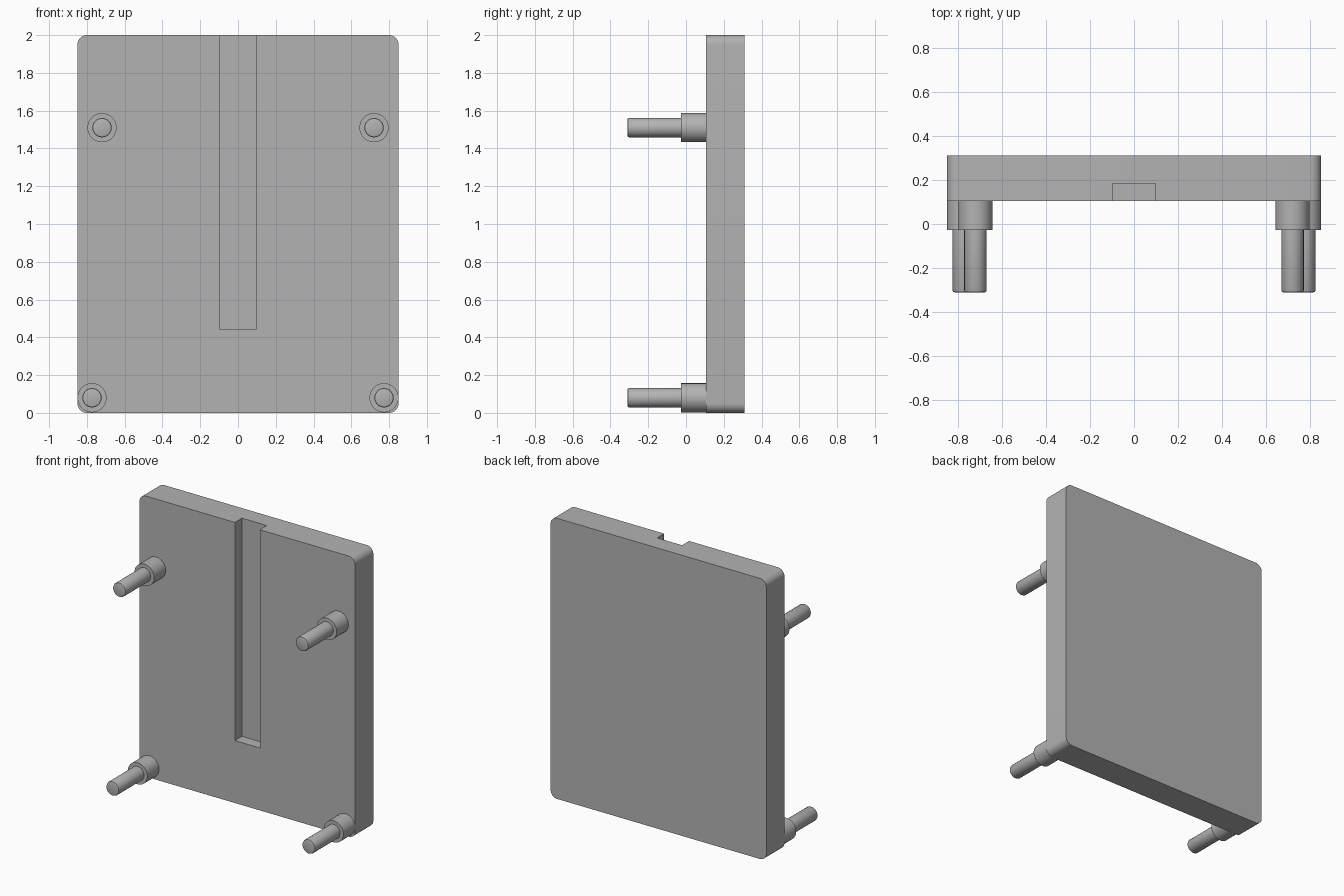
import bpy
import bmesh
import math
from mathutils import Matrix, Vector

default_cube = bpy.data.objects.get("Cube")
if default_cube:
    bpy.data.objects.remove(default_cube, do_unlink=True)

# Single grey material
grey = bpy.data.materials.new("plain grey")
grey.use_nodes = True
colour = (0.45, 0.45, 0.45, 1)
grey.diffuse_color = colour
grey.node_tree.nodes["Principled BSDF"].inputs["Base Color"].default_value = colour

FRONT, BACK = 0.105, 0.31      # plate faces along y
SHOULDER, TIP = -0.027, -0.31  # ends of the collars and pins


def make_object(name, bm):
    bmesh.ops.recalc_face_normals(bm, faces=bm.faces)
    mesh = bpy.data.meshes.new(name)
    bm.to_mesh(mesh)
    bm.free()
    mesh.materials.append(grey)
    obj = bpy.data.objects.new(name, mesh)
    bpy.context.collection.objects.link(obj)
    return obj


def smooth(obj):
    bpy.ops.object.select_all(action="DESELECT")
    obj.select_set(True)
    bpy.context.view_layer.objects.active = obj
    bpy.ops.object.shade_smooth_by_angle(angle=math.radians(30))


def box(name, low, high, corner=0):
    """Box between two corners, with optional rounded edges along y."""
    low, high = Vector(low), Vector(high)
    bm = bmesh.new()
    bmesh.ops.create_cube(bm, size=1, matrix=Matrix.Translation((low + high) / 2)
                          @ Matrix.Diagonal((high - low).to_4d()))
    if corner:
        edges = [e for e in bm.edges
                 if abs(e.verts[0].co.y - e.verts[1].co.y) > 0.01]
        bmesh.ops.bevel(bm, geom=edges, offset=corner, segments=8,
                        profile=0.5, affect="EDGES")
    return make_object(name, bm)


def turned(name, x, z, profile):
    """Round part spun about a y axis through (x, z) from (radius, y) points."""
    bm = bmesh.new()
    verts = [bm.verts.new((x + r, y, z)) for r, y in profile]
    edges = [bm.edges.new(pair) for pair in zip(verts, verts[1:])]
    bmesh.ops.spin(bm, geom=verts + edges, cent=(x, 0, z), axis=(0, 1, 0),
                   angle=math.tau, steps=48)
    bmesh.ops.remove_doubles(bm, verts=bm.verts, dist=1e-5)
    smooth(make_object(name, bm))


# Plate with rounded corners and a slot open at the top
plate = box("plate", (-0.85, FRONT, 0), (0.85, BACK, 2), corner=0.05)
cutter = box("slot_cutter", (-0.098, 0, 0.445), (0.098, 0.184, 2.2))
cut = plate.modifiers.new("slot", "BOOLEAN")
cut.operation = "DIFFERENCE"
cut.solver = "EXACT"
cut.object = cutter
smooth(plate)
bpy.ops.object.modifier_apply(modifier=cut.name)
bpy.data.objects.remove(cutter, do_unlink=True)

# Four stepped pegs: wide collar, narrow pin with a softened tip
for level, x, z in (("upper", 0.72, 1.51), ("lower", 0.773, 0.08)):
    for side, sign in (("left", 1), ("right", -1)):
        turned(f"{level}_{side}_peg", sign * x, z, [
            (0, FRONT + 0.01), (0.077, FRONT + 0.01), (0.077, SHOULDER),
            (0.051, SHOULDER), (0.051, TIP + 0.008),
            (0.0485, TIP + 0.002), (0.043, TIP), (0, TIP)])
